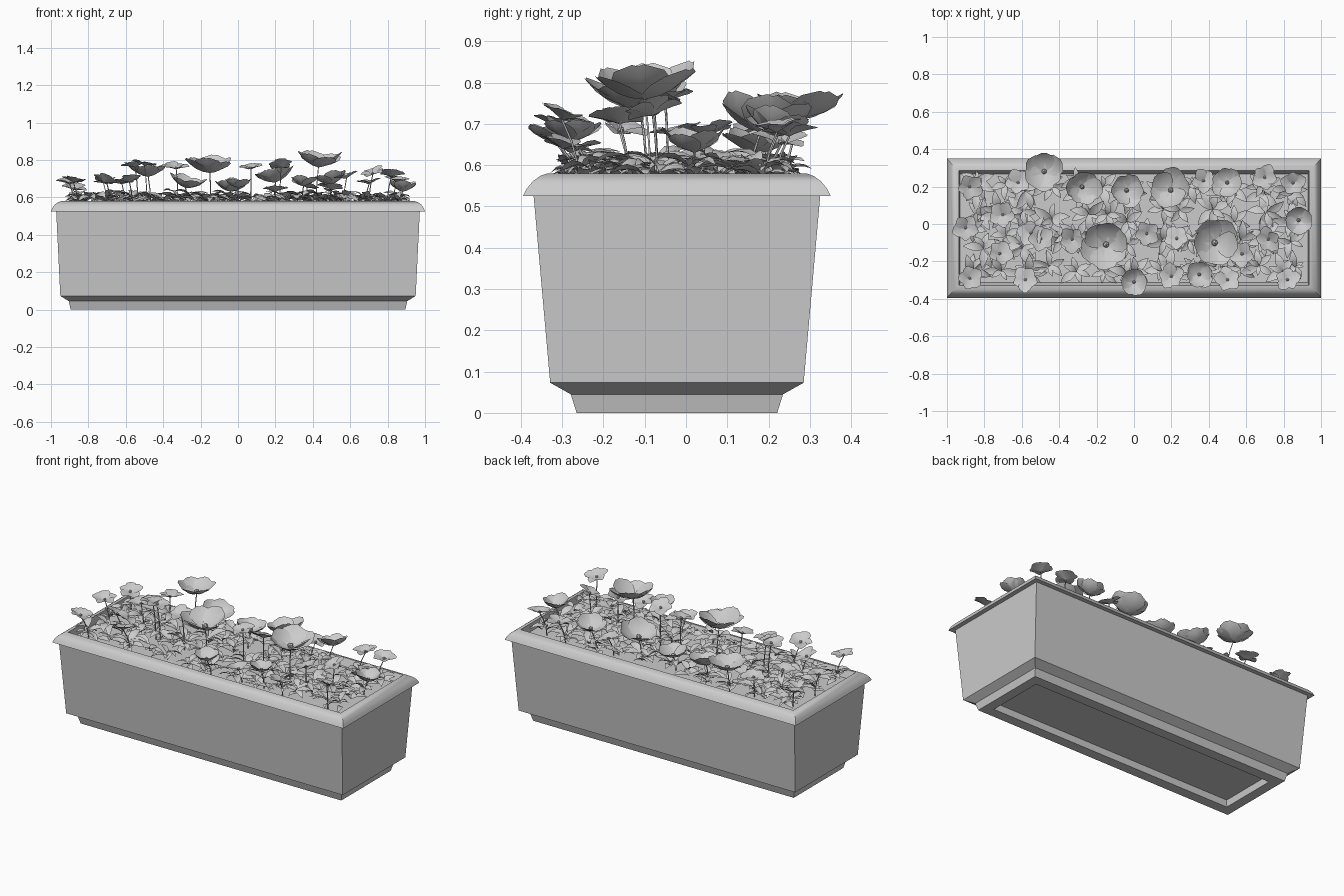
import bpy, bmesh, random
from math import cos, sin, pi, radians
from mathutils import Matrix, Vector

random.seed(7)
cube = bpy.data.objects.get("Cube")
if cube:
    bpy.data.objects.remove(cube, do_unlink=True)

grey = bpy.data.materials.new("plain grey")
grey.use_nodes = True
colour = (0.6, 0.6, 0.6, 1)
grey.diffuse_color = colour
grey.node_tree.nodes["Principled BSDF"].inputs["Base Color"].default_value = colour

CY = -0.022      # planter centre in y
SOIL = 0.535     # soil height


def finish(name, bm, angle=None):
    me = bpy.data.meshes.new(name)
    bm.to_mesh(me)
    bm.free()
    me.materials.append(grey)
    ob = bpy.data.objects.new(name, me)
    bpy.context.collection.objects.link(ob)
    if angle:
        bpy.ops.object.select_all(action='DESELECT')
        ob.select_set(True)
        bpy.context.view_layer.objects.active = ob
        bpy.ops.object.shade_smooth_by_angle(angle=radians(angle))
    return ob


def loft(name, rings, angle=None, caps=(0, -1)):
    """Join rectangular rings given as half width, half depth, height."""
    bm = bmesh.new()
    loops = [[bm.verts.new((sx * hx, CY + sy * hy, z))
              for sx, sy in ((-1, -1), (1, -1), (1, 1), (-1, 1))]
             for hx, hy, z in rings]
    for a, b in zip(loops, loops[1:]):
        for i in range(4):
            j = (i + 1) % 4
            bm.faces.new((a[i], a[j], b[j], b[i]))
    for c in caps:
        bm.faces.new(loops[c])
    bmesh.ops.recalc_face_normals(bm, faces=bm.faces)
    return finish(name, bm, angle)


# Planter: recessed base, stepped foot, flared walls, rounded rim, inner wall
loft("planter", [
    (0.83, 0.175, 0.04), (0.835, 0.18, 0), (0.895, 0.243, 0),
    (0.905, 0.257, 0.045), (0.95, 0.307, 0.073), (0.972, 0.347, 0.525),
    (1.0, 0.373, 0.525), (0.993, 0.364, 0.543), (0.98, 0.349, 0.561),
    (0.962, 0.331, 0.574), (0.945, 0.314, 0.58), (0.936, 0.308, 0.58),
    (0.93, 0.29, SOIL)], 30, caps=(0,))

# Soil surface
bm = bmesh.new()
bmesh.ops.create_grid(bm, x_segments=1, y_segments=1, size=1,
                      matrix=Matrix.Translation((0, CY, SOIL)) @ Matrix.Diagonal((0.931, 0.291, 1, 1)))
finish("soil", bm)


def blade(bm, mat, length, width, rise, bend, shape):
    """Creased petal or leaf along local x; rise and bend are angles."""
    x = z = 0.0
    step = length / (len(shape) - 1)
    rows = []
    for i, w in enumerate(shape):
        half = width * w / 2
        rows.append([bm.verts.new(mat @ Vector((x, s * half, z + abs(s) * half * 0.3)))
                     for s in (-1, 0, 1)])
        ang = rise + bend * i / (len(shape) - 1)
        x += step * cos(ang)
        z += step * sin(ang)
    for a, b in zip(rows, rows[1:]):
        for k in (0, 1):
            bm.faces.new((a[k], b[k], b[k + 1], a[k + 1]))


PETAL = (0.2, 0.75, 1.0, 0.85, 0.2)
LEAF = (0.12, 0.8, 1.0, 0.65, 0.03)


def bloom(bm, pos, r, rise, bend, petals, tilt):
    """Ring of cupped petals leaning in a random direction, with a centre."""
    turn = random.uniform(0, 2 * pi)
    lean = Matrix.Rotation(tilt, 4, (cos(turn), sin(turn), 0))
    base = Matrix.Translation(pos) @ lean
    for k in range(petals):
        yaw = Matrix.Rotation(turn + 2 * pi * k / petals, 4, 'Z')
        size = r * random.uniform(0.9, 1.1)
        blade(bm, base @ yaw, size, size * 0.95, rise + random.uniform(-.12, .12), bend, PETAL)
    bmesh.ops.create_icosphere(bm, subdivisions=1, radius=r * 0.12,
                               matrix=base @ Matrix.Translation((0, 0, r * 0.1)))


# Flower positions: x, y, height, radius
large = [(.43, -.1, .76, .155), (-.15, -.11, .73, .15), (-.48, .28, .71, .125),
         (.2, .18, .68, .13), (0, -.31, .65, .085), (.35, -.27, .66, .09),
         (.88, .02, .63, .095), (-.28, .2, .65, .115), (.5, .22, .67, .1),
         (-.04, .18, .63, .11)]
small = [(-.88, .2, .64), (-.9, -.02, .67), (-.7, .05, .67), (-.62, .22, .67),
         (-.72, -.16, .68), (-.55, -.05, .76), (-.33, -.08, .75), (-.58, -.3, .68),
         (-.88, -.29, .68), (.07, -.05, .75), (.23, -.08, .76), (.58, -.16, .7),
         (.72, -.08, .72), (.2, -.28, .63), (.5, -.3, .64), (.82, -.3, .71),
         (.7, .25, .67), (.85, .22, .68), (.37, .23, .65), (-.5, -.08, .77)]

bm = bmesh.new()
for x, y, z, r in large:
    bloom(bm, (x, y, z), r, 0.25, 0.85, 6, random.uniform(0, 0.3))
finish("large_blooms", bm, 40)

bm = bmesh.new()
for x, y, z in small:
    bloom(bm, (x, y, z), 0.072, 0.35, -0.25, 5, random.uniform(0.1, 0.5))
finish("small_blooms", bm, 40)

# Plant bases: one under each flower, plus a jittered grid of filler plants
plants = [(f[0] * 0.97, f[1] * 0.85) for f in large + small]
for i in range(13):
    for j in range(4):
        plants.append((-0.84 + 0.14 * i + random.uniform(-.04, .04),
                       -0.25 + 0.15 * j + random.uniform(-.04, .04)))

# Leaves: rosettes that rise and then arch over
bm = bmesh.new()
for x, y in plants:
    turn = random.uniform(0, 2 * pi)
    for k in range(6):
        a = turn + k * pi / 3 + random.uniform(-.3, .3)
        length = random.uniform(0.08, 0.125)
        # shorten leaves that would pass through the planter wall
        if abs(x + length * cos(a)) > 0.93 or abs(y + length * sin(a) - CY) > 0.3:
            length *= 0.6
        mat = (Matrix.Translation((x, y, random.uniform(0.55, 0.6)))
               @ Matrix.Rotation(a, 4, 'Z') @ Matrix.Rotation(random.uniform(-.4, .4), 4, 'X'))
        blade(bm, mat, length, length * 0.42, random.uniform(0.3, 0.9), -1.2, LEAF)
finish("leaves", bm, 40)

# Stems: thin bent tubes from the soil up to each flower
curve = bpy.data.curves.new("stems", 'CURVE')
curve.dimensions = '3D'
curve.bevel_depth = 0.003
curve.bevel_resolution = 0
curve.materials.append(grey)
for f, (px, py) in zip(large + small, plants):
    x, y, z = f[:3]
    sp = curve.splines.new('POLY')
    sp.points.add(3)
    for p, t in zip(sp.points, (0, 0.35, 0.7, 1)):
        p.co = (px + (x - px) * t * t, py + (y - py) * t * t, SOIL + (z - SOIL) * t, 1)
bpy.context.collection.objects.link(bpy.data.objects.new("stems", curve))
